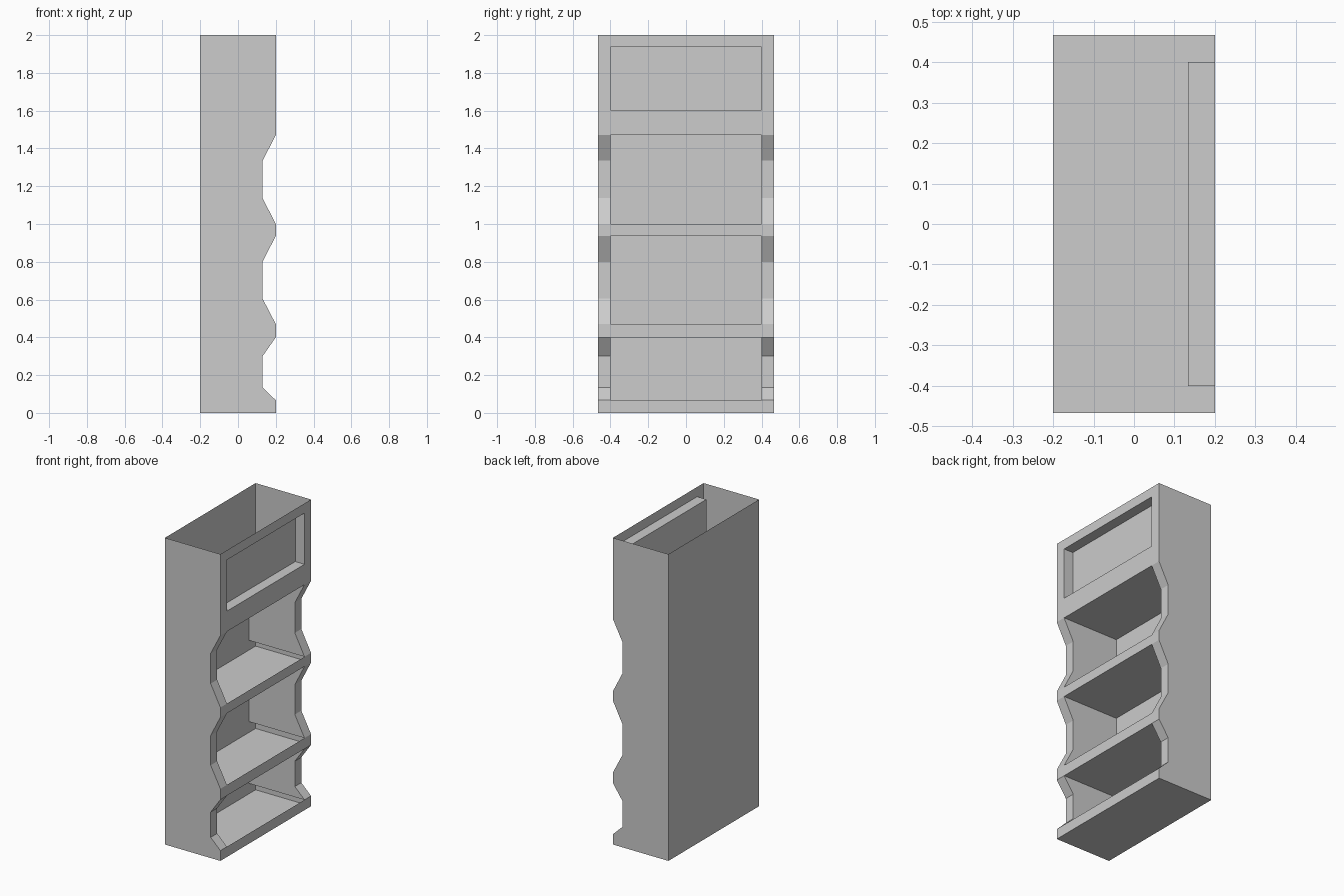
import bpy
import bmesh
from mathutils import Vector

cube = bpy.data.objects.get("Cube")
if cube:
    bpy.data.objects.remove(cube)

grey = bpy.data.materials.new("light_grey")
grey.use_nodes = True
grey.diffuse_color = (0.604, 0.604, 0.604, 1)
bsdf = next(n for n in grey.node_tree.nodes if n.type == 'BSDF_PRINCIPLED')
bsdf.inputs["Base Color"].default_value = grey.diffuse_color

BACK, FRONT, NOTCH, RECESS = -0.2, 0.2, 0.13, 0.133
OUT, IN, TOP = 0.467, 0.4, 2.0
PANEL = 1.47

# Each bay: opening bottom, notch bottom, notch top, opening top
BAYS = [(0.067, 0.135, 0.3, 0.4),
        (0.47, 0.605, 0.8, 0.937),
        (1.0, 1.137, 1.335, PANEL)]


def sheets(name, faces):
    """Build one object from (points, facing direction) sheets."""
    bm = bmesh.new()
    for points, facing in faces:
        f = bm.faces.new([bm.verts.new(p) for p in points])
        f.normal_update()
        if f.normal.dot(Vector(facing)) < 0:
            f.normal_flip()
    bmesh.ops.remove_doubles(bm, verts=bm.verts, dist=0.0005)
    mesh = bpy.data.meshes.new(name)
    bm.to_mesh(mesh)
    bm.free()
    mesh.materials.append(grey)
    obj = bpy.data.objects.new(name, mesh)
    bpy.context.collection.objects.link(obj)
    return obj


def across_x(x, y0, y1, z0, z1):
    return [(x, y0, z0), (x, y1, z0), (x, y1, z1), (x, y0, z1)]


def level(z, x0, x1, y):
    return [(x0, -y, z), (x1, -y, z), (x1, y, z), (x0, y, z)]


def side(profile, y):
    return [(x, y, z) for x, z in profile]


def bay_edge(bay):
    return list(zip((FRONT, NOTCH, NOTCH, FRONT), bay))


# Outer walls with the notched front edge
outline = [(BACK, 0), (FRONT, 0)]
for bay in BAYS:
    outline += bay_edge(bay)
outline += [(FRONT, TOP), (BACK, TOP)]
for name, s in (("left_outer_wall", 1), ("right_outer_wall", -1)):
    sheets(name, [(side(outline, s * OUT), (0, s, 0))])

sheets("back_wall", [(across_x(BACK, -OUT, OUT, 0, TOP), (-1, 0, 0))])
sheets("base", [(level(0, BACK, FRONT, OUT), (0, 0, -1))])

# Shelves, inner bay walls and post fronts
lip_bottom = 0
for i, bay in enumerate(BAYS, 1):
    sheets(f"shelf_lip_{i}", [(across_x(FRONT, -OUT, OUT, lip_bottom, bay[0]), (1, 0, 0))])
    sheets(f"shelf_{i}", [(level(bay[3], BACK, FRONT, OUT), (0, 0, -1))])
    lip_bottom = bay[3]
    edge = bay_edge(bay)
    wall = [(BACK, bay[0])] + edge + [(BACK, bay[3])]
    for label, s in (("left", 1), ("right", -1)):
        sheets(f"{label}_inner_wall_{i}", [(side(wall, s * IN), (0, -s, 0))])
        strips = []
        for (xa, za), (xb, zb) in zip(edge, edge[1:]):
            strips.append(([(xa, s * IN, za), (xa, s * OUT, za),
                            (xb, s * OUT, zb), (xb, s * IN, zb)], (1, 0, 0)))
        sheets(f"{label}_post_front_{i}", strips)

# Top front panel framing a shallow recess
LOW, HIGH = 1.603, 1.937
forward = (1, 0, 0)
sheets("header_panel", [
    (across_x(FRONT, -OUT, OUT, PANEL, LOW), forward),
    (across_x(FRONT, -OUT, OUT, HIGH, TOP), forward),
    (across_x(FRONT, -OUT, -IN, LOW, HIGH), forward),
    (across_x(FRONT, IN, OUT, LOW, HIGH), forward)])
rim = [(RECESS, LOW), (FRONT, LOW), (FRONT, HIGH), (RECESS, HIGH)]
sheets("header_recess", [
    (across_x(RECESS, -IN, IN, LOW, HIGH), forward),
    (level(LOW, RECESS, FRONT, IN), (0, 0, 1)),
    (level(HIGH, RECESS, FRONT, IN), (0, 0, -1)),
    (side(rim, IN), (0, -1, 0)),
    (side(rim, -IN), (0, 1, 0))])
